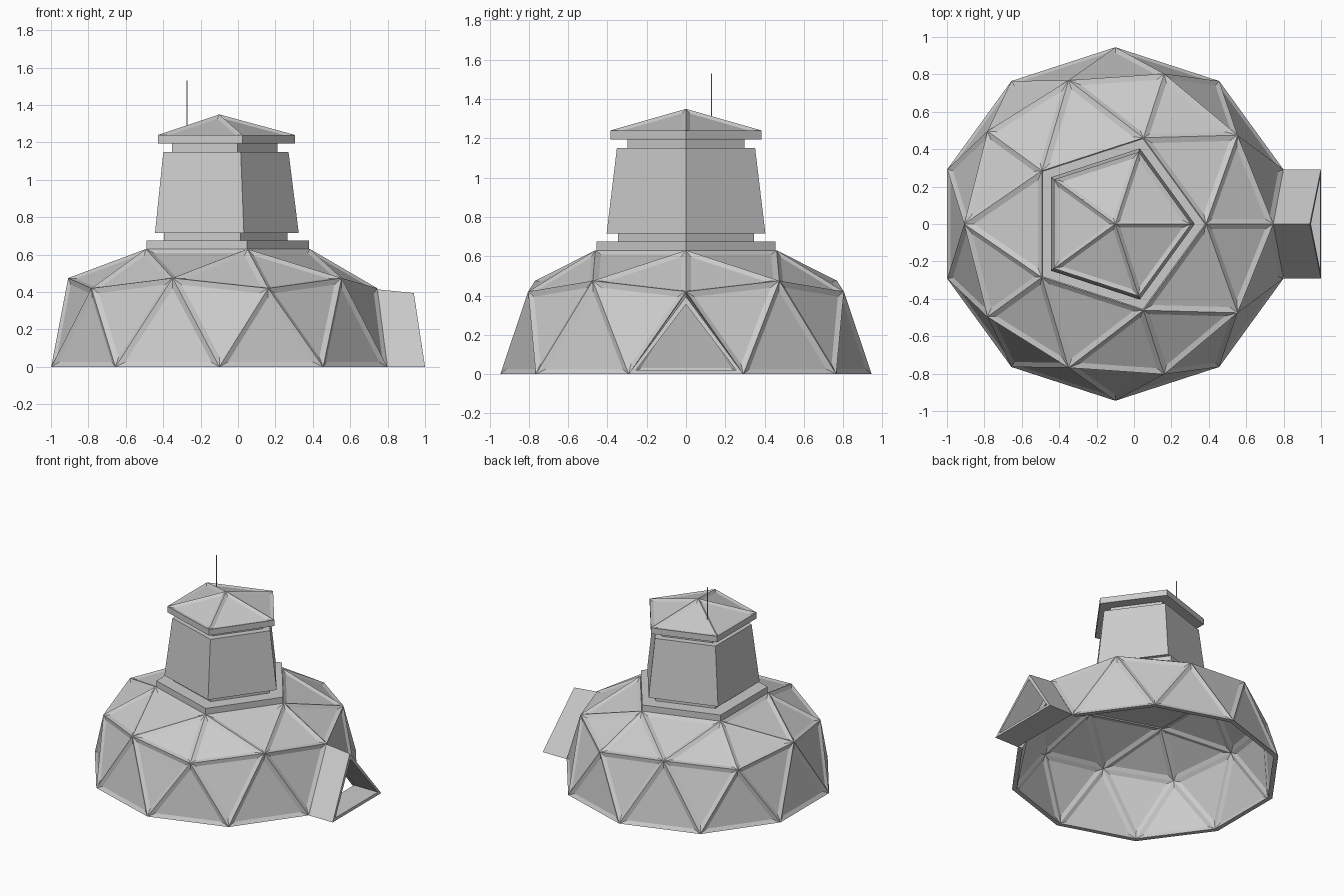
import bpy, bmesh
from math import cos, sin, radians
from mathutils import Vector

if "Cube" in bpy.data.objects:
    bpy.data.objects.remove(bpy.data.objects["Cube"])

CX = -0.1  # axis of the dome and tower


def polar(r, deg, z):
    return Vector((CX + r * cos(radians(deg)), r * sin(radians(deg)), z))


def finish(name, bm):
    bmesh.ops.recalc_face_normals(bm, faces=bm.faces)
    me = bpy.data.meshes.new(name)
    bm.to_mesh(me)
    bm.free()
    ob = bpy.data.objects.new(name, me)
    bpy.context.collection.objects.link(ob)
    return ob


def inset_triangles(bm, width, depth):
    bmesh.ops.recalc_face_normals(bm, faces=bm.faces)
    tris = [f for f in bm.faces if len(f.verts) == 3]
    bmesh.ops.inset_individual(bm, faces=tris, thickness=width,
                               depth=-depth, use_even_offset=True)


def pentagon(name, r0, z0, r1, z1, apex=None):
    """Five-sided block, optionally with a pointed panelled roof."""
    bm = bmesh.new()
    lo = [bm.verts.new(polar(r0, 72 * i, z0)) for i in range(5)]
    hi = [bm.verts.new(polar(r1, 72 * i, z1)) for i in range(5)]
    bm.faces.new(lo[::-1])
    for i in range(5):
        j = (i + 1) % 5
        bm.faces.new((lo[i], lo[j], hi[j], hi[i]))
    if apex is None:
        bm.faces.new(hi)
    else:
        tip = bm.verts.new((CX, 0, apex))
        for i in range(5):
            bm.faces.new((hi[i], hi[(i + 1) % 5], tip))
        inset_triangles(bm, 0.022, 0.012)
    return finish(name, bm)


# Dome: geodesic shell with recessed triangular panels inside and out
def dome_points(dr, dz):
    base = [polar(0.945 - dr, 18 + 36 * i, 0.0) for i in range(10)]
    mid = [polar((0.845, 0.808)[i % 2] - dr, 36 * i, (0.42, 0.475)[i % 2] - dz)
           for i in range(10)]
    top = [polar(0.485 - dr, 72 * i, 0.63 - dz) for i in range(5)]
    return base + mid + top


tris = []
for i in range(10):
    j = (i + 1) % 10
    tris.append((i, 10 + j, 10 + i))
    if i:  # the triangle facing +x is left open for the doorway
        tris.append((i - 1, i, 10 + i))
for k in range(5):
    a, b, c, d = 10 + 2 * k, 11 + 2 * k, 20 + k, 20 + (k + 1) % 5
    tris += [(a, b, c), (b, d, c), (b, 10 + (2 * k + 2) % 10, d)]

bm = bmesh.new()
outer = [bm.verts.new(p) for p in dome_points(0, 0)]
inner = [bm.verts.new(p) for p in dome_points(0.035, 0.03)]
twin = dict(zip(outer, inner))
for t in tris:
    bm.faces.new([outer[i] for i in t])
rims = [e for e in bm.edges if e.is_boundary]
for t in tris:
    bm.faces.new([inner[i] for i in reversed(t)])
for e in rims:
    a, b = e.verts
    bm.faces.new((a, b, twin[b], twin[a]))
inset_triangles(bm, 0.028, 0.012)
finish("dome_shell", bm)

# Porch: thin triangular tube leading out of the doorway
bm = bmesh.new()
ends = []
for shift in (0.0, 0.2):
    drop = shift * 0.1
    x0, x1 = 0.80 + shift, 0.74 + shift
    loop = [(x0, -0.292, 0), (x0, 0.292, 0), (x1, 0, 0.415 - drop)]
    hole = [(x0 - 0.003, -0.255, 0.02), (x0 - 0.003, 0.255, 0.02),
            (x1 + 0.006, 0, 0.375 - drop)]
    ends.append(([bm.verts.new(p) for p in loop], [bm.verts.new(p) for p in hole]))
(o0, i0), (o1, i1) = ends
for a in range(3):
    b = (a + 1) % 3
    for p, q in ((o0, o1), (i0, i1), (o0, i0), (o1, i1)):
        bm.faces.new((p[a], p[b], q[b], q[a]))
finish("entrance_porch", bm)

# Tower stack: stepped pentagonal blocks
pentagon("tower_platform", 0.48, 0.625, 0.48, 0.675)
pentagon("tower_lower_neck", 0.365, 0.67, 0.365, 0.72)
pentagon("tower_body", 0.425, 0.715, 0.37, 1.15)
pentagon("tower_upper_neck", 0.312, 1.145, 0.312, 1.20)
pentagon("tower_roof", 0.405, 1.195, 0.405, 1.24, apex=1.35)

# Antenna
bpy.ops.mesh.primitive_cylinder_add(vertices=8, radius=0.003, depth=0.27,
                                    location=(-0.273, 0.13, 1.395))
bpy.context.object.name = "antenna"
